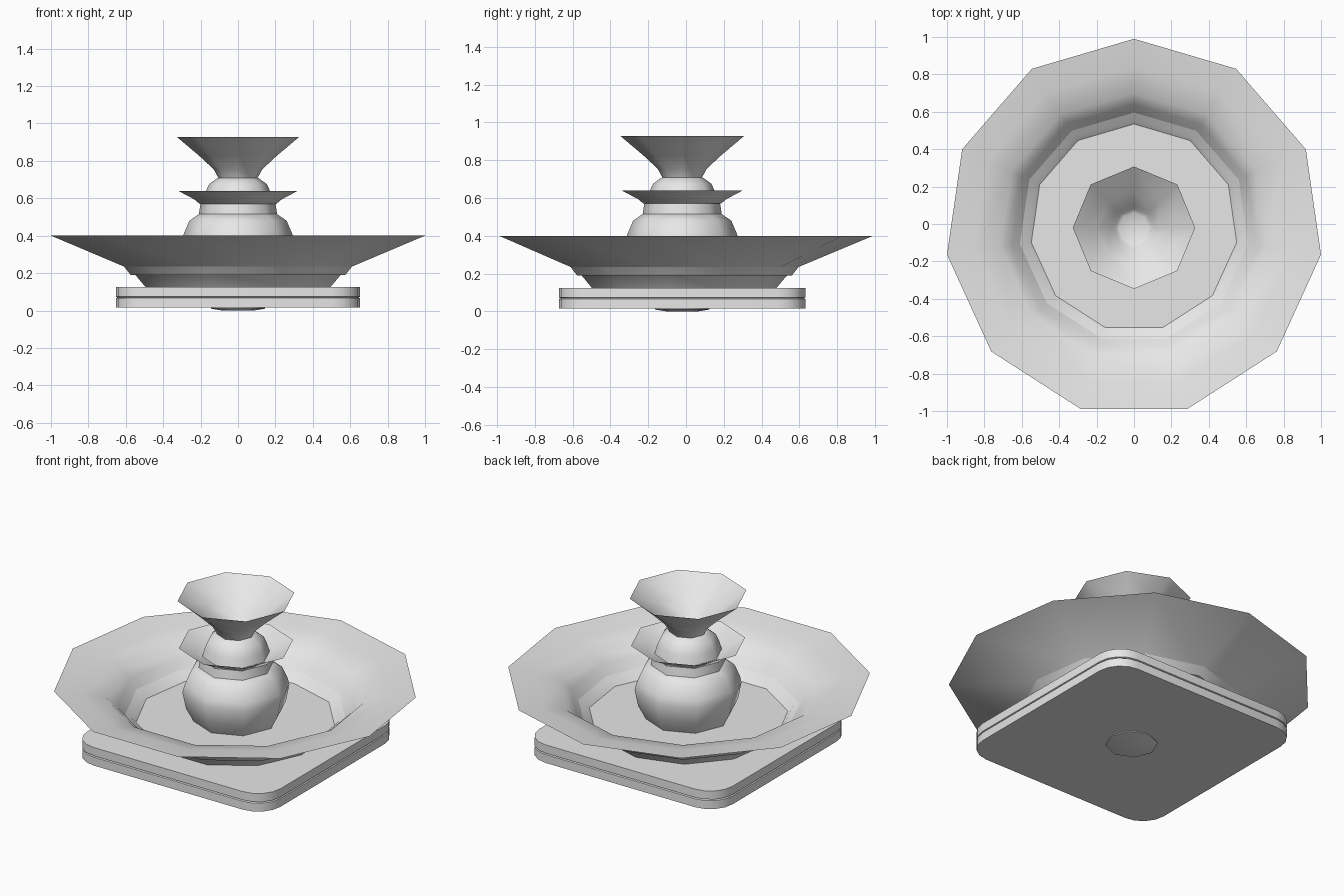
import bpy, bmesh, math

if "Cube" in bpy.data.objects:
    bpy.data.objects.remove(bpy.data.objects["Cube"])

CY = -0.02  # shared axis of all parts

stone = bpy.data.materials.new("grey stone")
stone.diffuse_color = (0.8, 0.8, 0.8, 1)
stone.use_nodes = True
stone.node_tree.nodes["Principled BSDF"].inputs["Base Color"].default_value = stone.diffuse_color


def ring(sides, r):
    """Polygon outline with one corner towards +y."""
    step = 2 * math.pi / sides
    return [(r * math.sin(i * step), r * math.cos(i * step)) for i in range(sides)]


def rounded_square(half, radius, segments):
    pts = []
    for q in range(4):
        a0 = q * math.pi / 2
        cx = (half - radius) * (1 if q in (0, 3) else -1)
        cy = (half - radius) * (1 if q in (0, 1) else -1)
        for s in range(segments + 1):
            a = a0 + s * math.pi / 2 / segments
            pts.append((cx + radius * math.cos(a), cy + radius * math.sin(a)))
    return pts


def stack(name, levels, smooth=50, caps=(True, True)):
    """Bridge a list of (outline, z) levels into one surface."""
    bm = bmesh.new()
    loops = [[bm.verts.new((x, y + CY, z)) for x, y in outline]
             for outline, z in levels]
    n = len(loops[0])
    for a, b in zip(loops, loops[1:]):
        for i in range(n):
            j = (i + 1) % n
            bm.faces.new((a[i], a[j], b[j], b[i]))
    if caps[0]:
        bm.faces.new(loops[0])
    if caps[1]:
        bm.faces.new(loops[-1])
    bmesh.ops.recalc_face_normals(bm, faces=bm.faces)
    me = bpy.data.meshes.new(name)
    bm.to_mesh(me)
    bm.free()
    me.materials.append(stone)
    ob = bpy.data.objects.new(name, me)
    bpy.context.collection.objects.link(ob)
    bpy.ops.object.select_all(action='DESELECT')
    ob.select_set(True)
    bpy.context.view_layer.objects.active = ob
    bpy.ops.object.shade_smooth_by_angle(angle=math.radians(smooth))
    return ob


def lathe(name, sides, profile, smooth=50):
    return stack(name, [(ring(sides, r), z) for r, z in profile], smooth)


# Square plinth with rounded corners and a fine groove round the middle
stack("plinth", [(rounded_square(h, 0.15, 4), z) for h, z in
                 [(0.652, 0.015), (0.652, 0.066), (0.644, 0.07),
                  (0.652, 0.074), (0.652, 0.125)]], 40)

# Small boss under the plinth
lathe("drain_boss", 8, [(0.085, 0.0), (0.145, 0.01), (0.145, 0.02)])

# Wide eleven-sided basin: outside, rim, sloping inner shelf, then floor
lathe("basin", 11, [(0.495, 0.12), (0.58, 0.22), (1.01, 0.40),
                    (0.86, 0.378), (0.72, 0.345), (0.66, 0.29),
                    (0.58, 0.19)], 40)

# Round vase body with a collar
lathe("vase_body", 8, [(0.235, 0.185), (0.28, 0.27), (0.3, 0.37),
                       (0.29, 0.41), (0.26, 0.48), (0.21, 0.515)], 60)
lathe("collar", 8, [(0.21, 0.51), (0.20, 0.575)])

# Thin flared middle dish
lathe("middle_dish", 8, [(0.205, 0.57), (0.235, 0.595), (0.32, 0.64),
                         (0.235, 0.602), (0.19, 0.58)], 60)

# Bulb carrying the top bowl
lathe("bulb", 8, [(0.19, 0.575), (0.175, 0.63), (0.155, 0.675),
                  (0.11, 0.708), (0.08, 0.715)], 60)

# Hollow flared top bowl
lathe("top_bowl", 8, [(0.1, 0.70), (0.108, 0.715), (0.13, 0.755), (0.205, 0.825),
                      (0.327, 0.928), (0.198, 0.828), (0.122, 0.76),
                      (0.1, 0.73), (0.08, 0.718)], 60)
